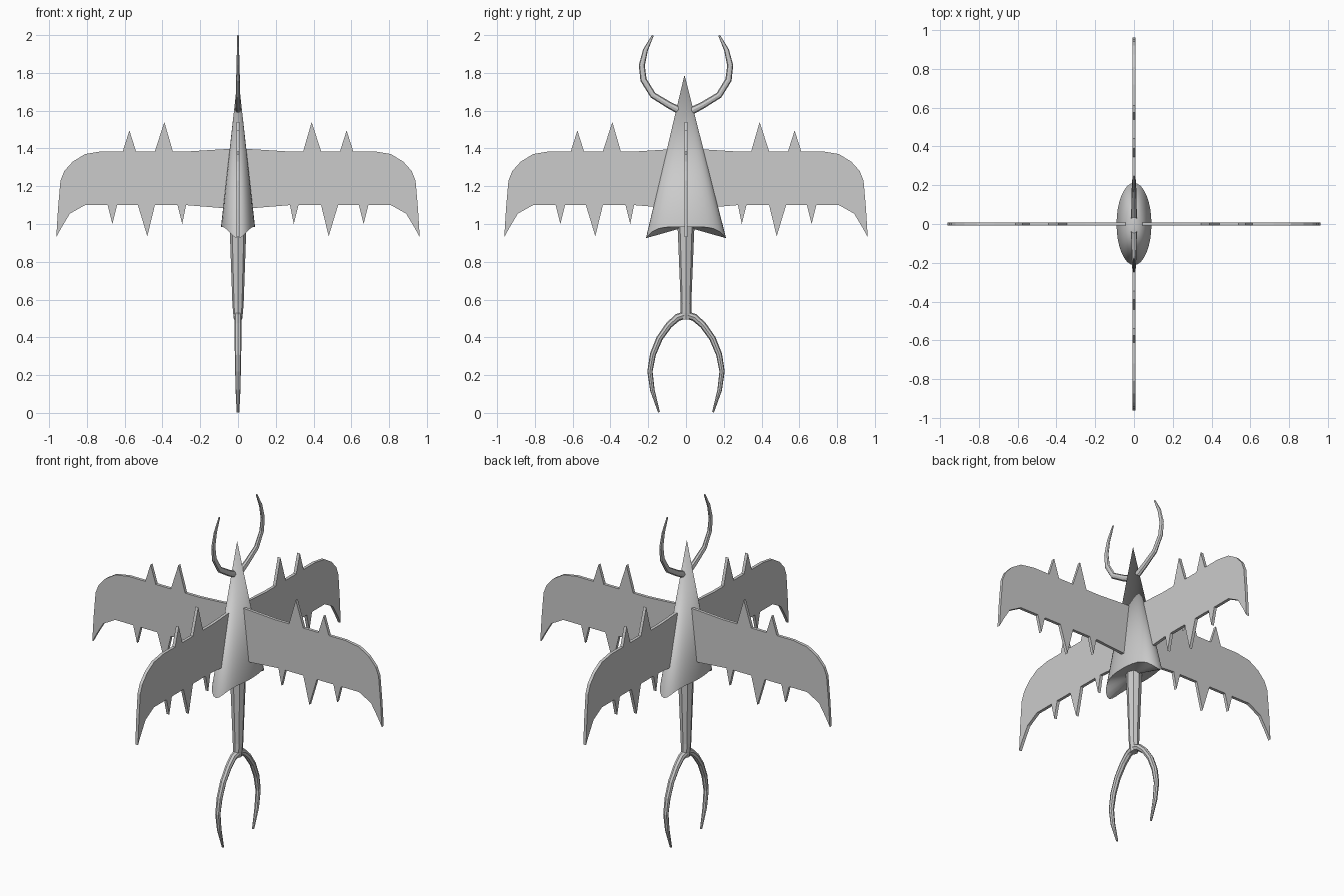
import bpy, bmesh
from math import sin, cos, pi
from mathutils import Vector, Matrix

if "Cube" in bpy.data.objects:
    bpy.data.objects.remove(bpy.data.objects["Cube"])


def finish(bm, name):
    bmesh.ops.recalc_face_normals(bm, faces=bm.faces)
    me = bpy.data.meshes.new(name)
    bm.to_mesh(me)
    bm.free()
    ob = bpy.data.objects.new(name, me)
    bpy.context.collection.objects.link(ob)
    return ob


def smooth(ob, angle):
    bpy.ops.object.select_all(action='DESELECT')
    ob.select_set(True)
    bpy.context.view_layer.objects.active = ob
    bpy.ops.object.shade_smooth_by_angle(angle=angle)


def tube(name, path, sides=8):
    """Sweep an ellipse along a path in the YZ plane: (y, z, in-plane radius, x radius)."""
    bm = bmesh.new()
    pts = [Vector((0, p[0], p[1])) for p in path]
    rings = []
    for i, p in enumerate(path):
        t = (pts[min(i + 1, len(pts) - 1)] - pts[max(i - 1, 0)]).normalized()
        n = Vector((0, -t.z, t.y))
        rings.append([bm.verts.new(pts[i] + n * p[2] * cos(2 * pi * k / sides)
                      + Vector((p[3] * sin(2 * pi * k / sides), 0, 0)))
                      for k in range(sides)])
    for a, b in zip(rings, rings[1:]):
        for k in range(sides):
            j = (k + 1) % sides
            bm.faces.new((a[k], a[j], b[j], b[k]))
    bm.faces.new(rings[0])
    bm.faces.new(rings[-1])
    return finish(bm, name)


# Body: elliptical cone whose rim droops at the two wide ends
bm = bmesh.new()
N = 32
apex = bm.verts.new((0, -0.008, 1.79))
centre = bm.verts.new((0, 0, 0.985))
rim = []
for k in range(N):
    a = 2 * pi * k / N
    rim.append(bm.verts.new((0.09 * cos(a), 0.212 * sin(a),
                             0.985 - 0.06 * abs(sin(a)) ** 5)))
for k in range(N):
    j = (k + 1) % N
    bm.faces.new((rim[k], rim[j], apex))
    bm.faces.new((rim[j], rim[k], centre))
smooth(finish(bm, "body_cone"), 0.35)

# Wings: one flat spiked outline, turned to four directions
outline = [
    (0, 1.40), (0.09, 1.395), (0.25, 1.385),
    (0.345, 1.385), (0.39, 1.54), (0.44, 1.385),
    (0.54, 1.385), (0.575, 1.495), (0.61, 1.385),
    (0.72, 1.385), (0.81, 1.37), (0.875, 1.33), (0.92, 1.28), (0.94, 1.23),
    (0.953, 1.08), (0.962, 0.93),
    (0.935, 0.98), (0.89, 1.055), (0.81, 1.10),
    (0.69, 1.10), (0.665, 1.00), (0.64, 1.10),
    (0.53, 1.10), (0.48, 0.935), (0.44, 1.10),
    (0.32, 1.10), (0.295, 1.00), (0.275, 1.10), (0.09, 1.085), (0, 1.085)]
for i, side in enumerate(("right", "back", "left", "front")):
    bm = bmesh.new()
    face = bm.faces.new([bm.verts.new((x, -0.009, z)) for x, z in outline])
    ext = bmesh.ops.extrude_face_region(bm, geom=[face])
    bmesh.ops.translate(bm, vec=(0, 0.018, 0),
                        verts=[v for v in ext["geom"] if isinstance(v, bmesh.types.BMVert)])
    bmesh.ops.rotate(bm, verts=bm.verts, cent=(0, 0, 0), matrix=Matrix.Rotation(i * pi / 2, 3, 'Z'))
    finish(bm, "wing_" + side)

# Tail stem
tube("tail_stem", [(0, 1.05, 0.048, 0.046), (0, 0.95, 0.043, 0.043),
                   (0, 0.58, 0.028, 0.03), (0, 0.53, 0.03, 0.026), (0, 0.495, 0.022, 0.022)])

# Tail prongs and head horns, mirrored in y
prong = [(0, 0.52, 0.02, 0.022), (0.045, 0.505, 0.02, 0.02), (0.09, 0.465, 0.018, 0.019),
         (0.14, 0.395, 0.017, 0.018), (0.175, 0.31, 0.016, 0.017), (0.191, 0.22, 0.014, 0.015),
         (0.178, 0.12, 0.012, 0.013), (0.143, 0.003, 0.005, 0.007)]
horn = [(0, 1.585, 0.022, 0.016), (0.085, 1.627, 0.018, 0.014), (0.175, 1.682, 0.017, 0.012),
        (0.225, 1.763, 0.017, 0.010), (0.234, 1.84, 0.016, 0.008), (0.215, 1.92, 0.013, 0.006),
        (0.176, 1.998, 0.005, 0.004)]
for s, side in ((1, "back"), (-1, "front")):
    for name, path in (("tail_prong_", prong), ("head_horn_", horn)):
        tube(name + side, [(s * y, z, r, w) for y, z, r, w in path])
